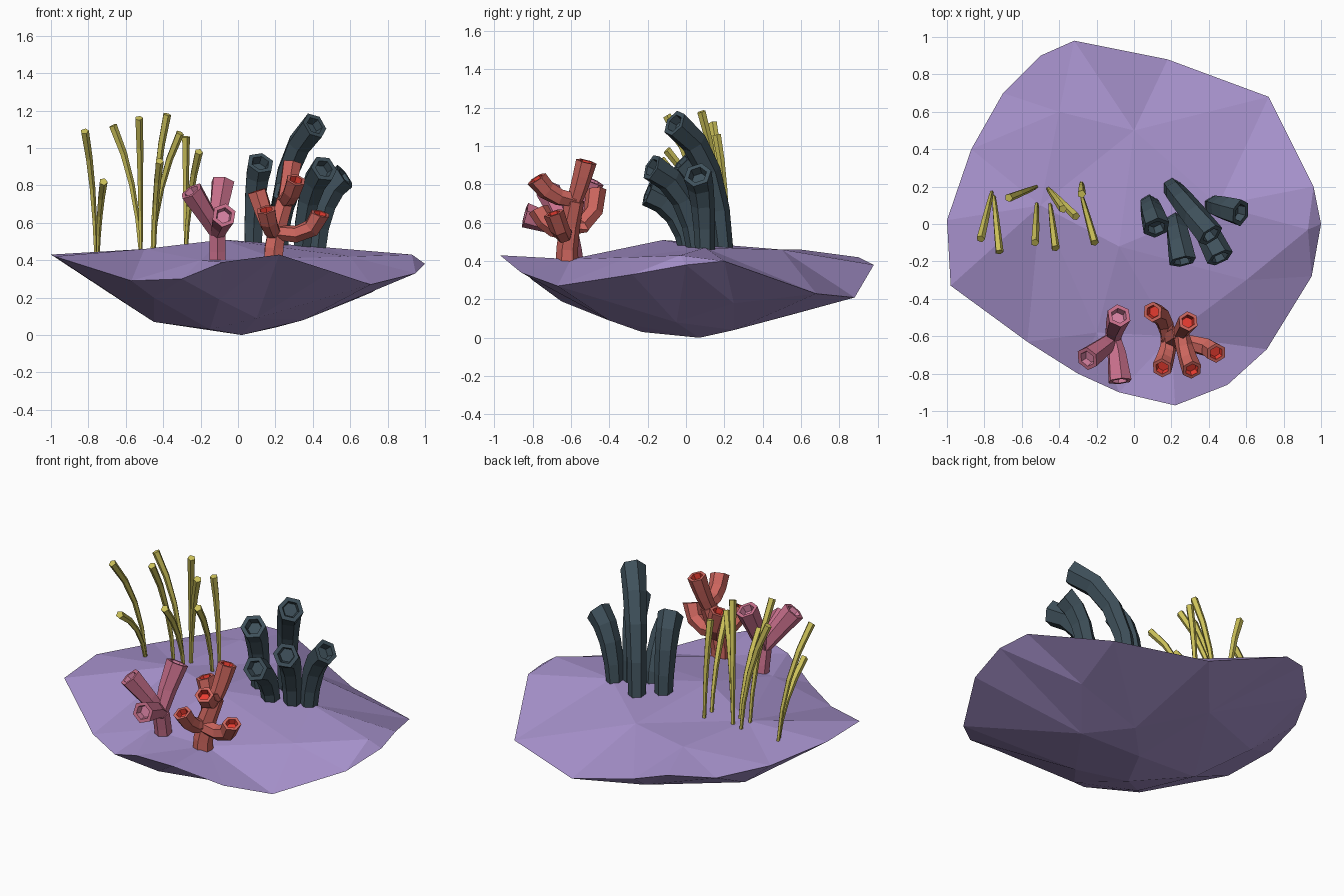
import bpy
import bmesh
import math
from mathutils import Vector
from mathutils.geometry import delaunay_2d_cdt

cube = bpy.data.objects.get("Cube")
if cube:
    bpy.data.objects.remove(cube, do_unlink=True)


def material(name, rgb):
    mat = bpy.data.materials.new(name)
    mat.use_nodes = True
    color = (*rgb, 1)
    mat.diffuse_color = color
    shader = next(n for n in mat.node_tree.nodes if n.type == "BSDF_PRINCIPLED")
    shader.inputs["Base Color"].default_value = color
    return mat


purple = material("rock purple", (.39, .29, .61))
slate = material("slate teal", (.05, .082, .105))
red = material("coral red", (.6, .13, .11))
bright_red = material("bright red", (.8, .045, .03))
pink = material("coral pink", (.58, .16, .26))
light_pink = material("light pink", (.68, .22, .36))
yellow = material("grass yellow", (.6, .53, .1))


def make_object(name, bm, materials):
    bmesh.ops.recalc_face_normals(bm, faces=bm.faces[:])
    mesh = bpy.data.meshes.new(name)
    bm.to_mesh(mesh)
    bm.free()
    for mat in materials:
        mesh.materials.append(mat)
    obj = bpy.data.objects.new(name, mesh)
    bpy.context.scene.collection.objects.link(obj)
    return obj


# Faceted rock: one shared rim, triangulated over the top and the underside
RIM = [(-1, .02, .43), (-.87, .4, .39), (-.7, .7, .38), (-.5, .9, .42),
       (-.32, .98, .38), (.18, .88, .21), (.72, .68, .23), (.96, .2, .4),
       (1, 0, .38), (.95, -.28, .33), (.71, -.67, .27), (.5, -.86, .34),
       (.22, -.97, .43), (-.08, -.9, .39), (-.3, -.8, .3),
       (-.57, -.63, .29), (-.98, -.33, .42)]
TOP = [(-.08, -.12, .51), (.2, -.6, .41), (-.2, -.58, .4), (.93, -.03, .43),
       (.45, .1, .47), (.6, -.3, .42), (-.4, .6, .46), (0, .5, .46),
       (-.5, .1, .46)]
UNDER = [(.02, .07, 0), (-.45, 0, .07), (-.15, -.23, .03), (.2, .25, .04),
         (.35, -.05, .08), (.1, -.4, .09), (-.1, .55, .12), (.6, .25, .18),
         (.5, .77, .17), (-.62, .3, .18), (-.1, -.65, .19), (-.45, -.5, .2)]


def build_rock():
    bm = bmesh.new()
    rim = [bm.verts.new(p) for p in RIM]
    count = len(rim)
    loop = [(i, (i + 1) % count) for i in range(count)]
    for inner in (TOP, UNDER):
        verts = rim + [bm.verts.new(p) for p in inner]
        flat = [v.co.to_2d() for v in verts]
        result = delaunay_2d_cdt(flat, loop, [], 1, 1e-5)
        origin = [ids[0] for ids in result[3]]
        for tri in result[2]:
            bm.faces.new([verts[origin[i]] for i in tri])
    return make_object("rock_base", bm, [purple])


def bezier(a, b, c, t):
    return a * (1 - t) ** 2 + b * 2 * t * (1 - t) + c * t * t


def stalk(name, root, bend, tip, r0, r1, steps, sides, mats, cup=True):
    """Faceted curved tube from root to tip, with a hollow mouth if cup is set."""
    a, b, c = Vector(root), Vector(bend), Vector(tip)
    bm = bmesh.new()

    def ring(center, tangent, radius):
        u = tangent.cross(Vector((0, 1, .3))).normalized()
        w = tangent.cross(u)
        angles = [math.tau * (i + .5) / sides for i in range(sides)]
        return [bm.verts.new(center + radius * (u * math.cos(k) + w * math.sin(k)))
                for k in angles]

    def bridge(lower, upper, index=0):
        for i in range(sides):
            j = (i + 1) % sides
            face = bm.faces.new((lower[i], lower[j], upper[j], upper[i]))
            face.material_index = index

    last = None
    for s in range(steps + 1):
        t = s / steps
        tangent = ((b - a) * (1 - t) + (c - b) * t).normalized()
        current = ring(bezier(a, b, c, t), tangent, r0 + (r1 - r0) * t)
        if last:
            bridge(last, current)
        else:
            bm.faces.new(current)
        last = current
    inside = len(mats) - 1
    if cup:
        lip = ring(c, tangent, r1 * .66)
        floor = ring(c - tangent * r1 * .6, tangent, r1 * .55)
        bridge(last, lip)
        bridge(lip, floor, inside)
        last = floor
    bm.faces.new(last).material_index = inside if cup else 0
    return make_object(name, bm, mats)


def upright_bend(root, tip, lean, rise):
    """Control point that keeps a stalk upright before it leans to its tip."""
    r, t = Vector(root), Vector(tip)
    p = r.lerp(t, lean)
    p.z = r.z + (t.z - r.z) * rise
    return p


build_rock()

# Dark tube corals
TUBES = [((.08, .11), (.12, -.02, .92)), ((.2, .2), (.41, -.06, 1.12)),
         ((.42, .1), (.57, .06, .85)), ((.34, .06), (.46, -.18, .89)),
         ((.22, .02), (.26, -.2, .76))]
for n, (foot, tip) in enumerate(TUBES, 1):
    root = (*foot, .42)
    stalk(f"tube_coral_{n}", root, upright_bend(root, tip, .12, .78), tip,
          .05, .075, 4, 6, [slate])

# Yellow sea grass
BLADES = [((-.76, .17), (-.82, -.08, 1.09)), ((-.75, .15), (-.72, -.15, .82)),
          ((-.52, .2), (-.67, .14, 1.12)), ((-.52, .11), (-.53, -.1, 1.16)),
          ((-.46, .19), (-.38, .08, 1.18)), ((-.46, .19), (-.31, .04, 1.08)),
          ((-.45, .11), (-.42, -.13, .93)), ((-.28, .22), (-.28, .16, 1.06)),
          ((-.28, .15), (-.21, -.1, .98))]
for n, (foot, tip) in enumerate(BLADES, 1):
    root = (*foot, .42)
    stalk(f"grass_blade_{n}", root, upright_bend(root, tip, .15, .6), tip,
          .01, .023, 4, 5, [yellow], cup=False)

# Red branching coral: closed trunk, then hollow tips
fork = (.19, -.63, .55)
crown = (.25, -.58, .72)
stalk("red_trunk", (.19, -.62, .36), (.18, -.63, .5), crown, .06, .05, 3, 6,
      [red], cup=False)
RED_TIPS = [(crown, (.27, -.55, .8), (.29, -.52, .92)),
            (crown, (.28, -.71, .72), (.31, -.78, .83)),
            (fork, (.4, -.64, .5), (.44, -.69, .65)),
            (fork, (.17, -.72, .56), (.15, -.77, .67)),
            (fork, (.16, -.46, .58), (.1, -.47, .77))]
for n, path in enumerate(RED_TIPS, 1):
    stalk(f"red_branch_{n}", *path, .042, .055, 3, 6, [red, bright_red])

# Pink branching coral
joint = (-.11, -.61, .54)
stalk("pink_trunk", (-.11, -.58, .36), (-.11, -.59, .45), joint, .05, .05, 2, 6,
      [pink], cup=False)
PINK_TIPS = [((-.15, -.65, .62), (-.25, -.72, .77)),
             ((-.11, -.56, .66), (-.08, -.49, .82)),
             ((-.09, -.68, .6), (-.075, -.84, .64))]
for n, (bend, tip) in enumerate(PINK_TIPS, 1):
    stalk(f"pink_branch_{n}", joint, bend, tip, .04, .066, 2, 6, [pink, light_pink])
